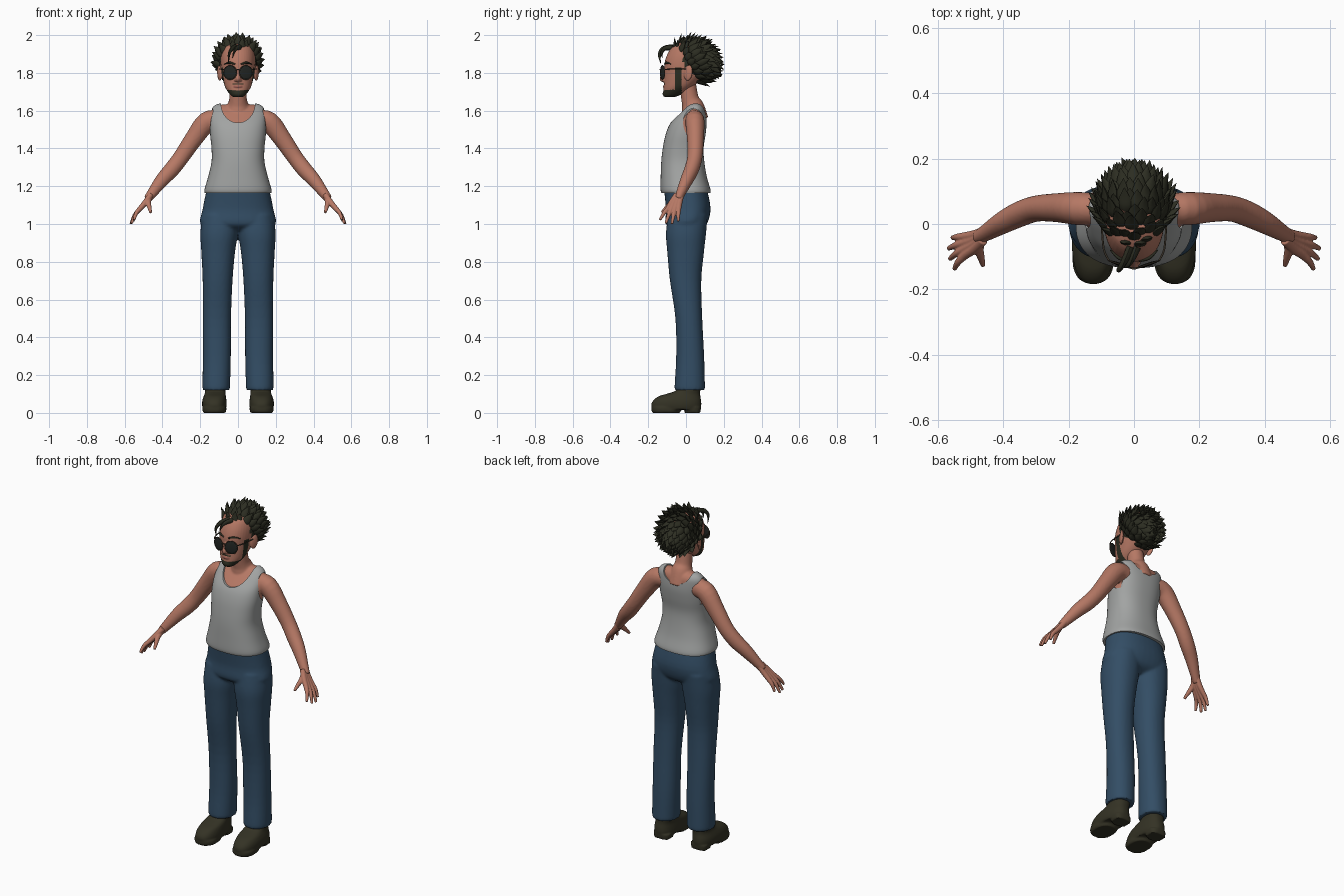
import bpy, bmesh, math
from mathutils import Vector, Matrix

if "Cube" in bpy.data.objects:
    bpy.data.objects.remove(bpy.data.objects["Cube"])


def material(name, col):
    m = bpy.data.materials.new(name)
    m.diffuse_color = (*col, 1)
    m.use_nodes = True
    m.node_tree.nodes["Principled BSDF"].inputs["Base Color"].default_value = m.diffuse_color
    return m


SKIN = material("skin", (0.47, 0.19, 0.13))
GREY = material("grey_cotton", (0.36, 0.37, 0.365))
DENIM = material("blue_denim", (0.033, 0.075, 0.13))
HAIR = material("dark_hair", (0.026, 0.027, 0.016))
SHOE = material("shoe_leather", (0.034, 0.032, 0.018))
LENS = material("dark_lens", (0.016, 0.019, 0.017))
FRAME = material("glasses_frame", (0.06, 0.045, 0.03))
LIP = material("lip", (0.32, 0.11, 0.085))


def spline(rows, n):
    """Catmull-Rom interpolation of number tuples."""
    out = []
    for i in range(len(rows) - 1):
        a, b, c, d = (rows[max(0, min(len(rows) - 1, i + k))] for k in (-1, 0, 1, 2))
        for j in range(n):
            t = j / n
            out.append([0.5 * (2 * q + (r - p) * t + (2 * p - 5 * q + 4 * r - s) * t * t
                               + (3 * q - p - 3 * r + s) * t ** 3) for p, q, r, s in zip(a, b, c, d)])
    return out + [list(rows[-1])]


def skin_rings(bm, rings):
    loops = [[bm.verts.new(p) for p in ring] for ring in rings]
    n = len(loops[0])
    for a, b in zip(loops, loops[1:]):
        for i in range(n):
            bm.faces.new((a[i], a[(i + 1) % n], b[(i + 1) % n], b[i]))
    bm.faces.new(loops[0])
    bm.faces.new(loops[-1])


def loft(bm, rows, e=2.0, sx=1, n=4, seg=40, inset=0.0):
    """Horizontal sections, each (z, centre x, centre y, radius x, radius y)."""
    def pw(v):
        return math.copysign(abs(v) ** (2 / e), v)
    rings = []
    for z, cx, cy, rx, ry in spline(rows, n):
        rx, ry = max(rx - inset, 0.004), max(ry - inset, 0.004)
        angs = [2 * math.pi * i / seg for i in range(seg)]
        rings.append([(sx * cx + rx * pw(math.cos(a)), cy + ry * pw(math.sin(a)), z - inset) for a in angs])
    skin_rings(bm, rings)


def tube(bm, rows, sx=1, n=4, seg=16, flat=1.0, up=Vector((0, 1, 0.01))):
    """Round path of (x, y, z, radius); flat squeezes it along up."""
    pts = spline(rows, n)
    cs = [Vector((sx * p[0], p[1], p[2])) for p in pts]
    rings = []
    for i, c in enumerate(cs):
        t = (cs[min(i + 1, len(cs) - 1)] - cs[max(i - 1, 0)]).normalized()
        u = t.cross(up).normalized()
        v = u.cross(t)
        r = max(pts[i][3], 0.0006)
        rings.append([c + r * (u * math.cos(2 * math.pi * k / seg) + v * flat * math.sin(2 * math.pi * k / seg))
                      for k in range(seg)])
    skin_rings(bm, rings)


def ball(bm, c, r):
    m = Matrix.Translation(c) @ Matrix.Diagonal((*r, 1))
    return bmesh.ops.create_uvsphere(bm, u_segments=32, v_segments=20, radius=1, matrix=m)["verts"]


def finish(name, bm, mats, voxel=0, smooth=0, cutters=()):
    bmesh.ops.recalc_face_normals(bm, faces=bm.faces)
    me = bpy.data.meshes.new(name)
    bm.to_mesh(me)
    bm.free()
    ob = bpy.data.objects.new(name, me)
    bpy.context.collection.objects.link(ob)
    if voxel:
        m = ob.modifiers.new("blend", "REMESH")
        m.mode, m.voxel_size = "VOXEL", voxel
    if smooth:
        m = ob.modifiers.new("soften", "SMOOTH")
        m.factor, m.iterations = 0.5, smooth
    for c in cutters:
        m = ob.modifiers.new("cut", "BOOLEAN")
        m.operation, m.solver, m.object = "DIFFERENCE", "EXACT", c
    if len(ob.modifiers):
        dg = bpy.context.evaluated_depsgraph_get()
        new = bpy.data.meshes.new_from_object(ob.evaluated_get(dg))
        ob.modifiers.clear()
        ob.data = new
    ob.data.materials.clear()
    for m in mats:
        ob.data.materials.append(m)
    ob.data.shade_smooth()
    ob.data.set_sharp_from_angle(angle=math.radians(50))
    return ob


# Trousers: pelvis and two legs blended together
bm = bmesh.new()
loft(bm, [(0.965, 0, 0, .12, .06), (1.0, 0, .002, .198, .108), (1.08, 0, .012, .187, .118), (1.18, 0, -.002, .167, .114)], 2.3)
for s in (-1, 1):
    loft(bm, [(.12, .115, .02, .071, .08), (.15, .115, .02, .073, .08), (.3, .112, .022, .074, .074),
              (.5, .112, .015, .075, .071), (.7, .108, -.002, .079, .083), (.85, .105, -.002, .089, .097),
              (.95, .1, .0, .099, .106), (1.05, .093, .01, .096, .105)], 2.2, s)
finish("trousers", bm, [DENIM], 0.008, 4)

# Shoes: upper, toe sole and heel block
bm = bmesh.new()
for s in (-1, 1):
    loft(bm, [(.018, .125, -.052, .06, .126), (.04, .125, -.052, .065, .133), (.065, .125, -.047, .064, .127),
              (.088, .123, -.034, .059, .11), (.103, .121, -.01, .055, .085), (.12, .12, .012, .054, .064),
              (.16, .118, .018, .054, .06)], 2.4, s)
    loft(bm, [(0, .125, -.105, .058, .072), (.012, .125, -.105, .063, .078), (.03, .125, -.105, .063, .078)], 2.4, s)
    loft(bm, [(0, .123, .035, .05, .042), (.03, .123, .035, .053, .044)], 2.8, s)
finish("shoes", bm, [SHOE], 0.006, 2)

# Tank top: torso loft with neck and arm openings cut away
TORSO = [(1.165, 0, 0, .176, .13), (1.185, 0, -.003, .177, .132), (1.25, 0, -.012, .158, .122),
         (1.33, 0, -.017, .14, .114), (1.40, 0, -.015, .14, .108), (1.47, 0, -.003, .147, .106),
         (1.53, 0, .012, .149, .097), (1.58, 0, .032, .148, .075), (1.61, 0, .044, .139, .058),
         (1.63, 0, .048, .12, .04), (1.638, 0, .05, .095, .02)]


def cutter(name, c, r, length, axis):
    bm = bmesh.new()
    bmesh.ops.create_cone(bm, cap_ends=True, segments=48, radius1=1, radius2=1, depth=1)
    rot = Matrix.Rotation(math.pi / 2, 4, axis)
    size = (length, r[0], r[1]) if axis == "Y" else (r[0], length, r[1])
    bmesh.ops.transform(bm, verts=bm.verts, matrix=Matrix.Translation(c) @ Matrix.Diagonal((*size, 1)) @ rot)
    return finish(name, bm, [GREY])


cuts = [cutter("neck_cutter_front", (0, -.16, 1.638), (.09, .102), .42, "X"),
        cutter("neck_cutter_back", (0, .19, 1.64), (.0895, .072), .3, "X")]
cuts += [cutter("arm_cutter", (s * .225, .04, 1.535), (.055, .078), .19, "Y") for s in (-1, 1)]
bm = bmesh.new()
loft(bm, TORSO, 2.4, seg=64)
finish("tank_top", bm, [GREY], cutters=cuts)
for c in cuts:
    bpy.data.objects.remove(c)

# Skin: upper chest, neck and arms blended together
bm = bmesh.new()
loft(bm, TORSO[3:], 2.4, inset=.006)
tube(bm, [(0, .05, 1.55, .07), (0, .036, 1.62, .06), (0, .022, 1.66, .047), (0, .008, 1.74, .045)], seg=24)
for s in (-1, 1):
    tube(bm, [(.10, .045, 1.55, .05), (.165, .047, 1.54, .055), (.235, .05, 1.45, .048), (.30, .047, 1.355, .043),
              (.35, .03, 1.29, .042), (.40, .005, 1.235, .037), (.45, -.025, 1.17, .028), (.48, -.042, 1.13, .022)],
         s, seg=24, flat=.93)
finish("chest_neck_and_arms", bm, [SKIN], 0.006, 5)

# Hands: four fingers and a thumb fanned from the wrist
bm = bmesh.new()
TIPS = [(.556, -.042, 1.015), (.568, -.075, 1.0), (.564, -.107, 1.003), (.55, -.138, 1.022)]
for s in (-1, 1):
    for i, tip in enumerate(TIPS):
        ky = -.038 - .019 * i
        mid = [(a + b) / 2 for a, b in zip((.515, ky, 1.085), tip)]
        tube(bm, [(.462, -.025 - .008 * i, 1.155, .016), (.49, -.034 - .014 * i, 1.115, .0155),
                  (.517, ky, 1.083, .0135), (mid[0] + .006, mid[1], mid[2] + .004, .0105), (*tip, .007)], s, seg=12)
    tube(bm, [(.468, -.04, 1.145, .016), (.475, -.075, 1.115, .015), (.468, -.105, 1.085, .011),
              (.462, -.128, 1.06, .007)], s, seg=12, up=Vector((1, 0, .01)))
finish("hands", bm, [SKIN], 0.003, 2)

# Head with nose, ears and lips; beard coloured by region
bm = bmesh.new()
loft(bm, [(1.672, 0, -.088, .024, .026), (1.685, 0, -.073, .042, .047), (1.72, 0, -.045, .066, .073),
          (1.76, 0, -.02, .079, .096), (1.80, 0, .0, .087, .115), (1.85, 0, .01, .092, .124),
          (1.90, 0, .02, .09, .118), (1.94, 0, .022, .075, .092), (1.965, 0, .025, .04, .05)], 2.2)
tube(bm, [(0, -.105, 1.825, .009), (0, -.117, 1.795, .011), (0, -.126, 1.768, .014), (0, -.112, 1.757, .008)],
     up=Vector((1, 0, 0)))
ball(bm, (0, -.112, 1.727), (.022, .011, .007))
ball(bm, (0, -.108, 1.69), (.026, .016, .018))
for s in (-1, 1):
    ball(bm, (s * .012, -.117, 1.762), (.009, .011, .008))
    vs = ball(bm, (0, 0, 0), (.009, .024, .042))
    bmesh.ops.transform(bm, verts=vs, matrix=Matrix.Translation((s * .098, .012, 1.8)) @ Matrix.Rotation(-s * .4, 4, "Z")
                        @ Matrix.Rotation(-.15, 4, "X"))
head = finish("head", bm, [SKIN, HAIR, LIP], 0.0035, 2)
for p in head.data.polygons:
    x, y, z = p.center
    x = abs(x)
    sideburn = -.058 < y < -.022 and z < 1.83 and x > .04
    chin = z < 1.708 + .12 * max(0, x - .03) and y < -.022
    moustache = 1.738 < z < 1.746 and x < .03 and y < -.09
    if sideburn or chin or moustache:
        p.material_index = 1
    elif 1.72 < z < 1.734 and x < .022 and y < -.112:
        p.material_index = 2

# Sunglasses: angled lenses, rims, bridge and temple arms
lens, rims = bmesh.new(), bmesh.new()
for s in (-1, 1):
    m = Matrix.Translation((s * .042, -.124, 1.802)) @ Matrix.Rotation(s * .32, 4, "Z")
    vs = ball(lens, (0, 0, 0), (.035, .005, .036))
    bmesh.ops.transform(lens, verts=vs, matrix=m)
    ring = [(*(m @ Vector((.036 * math.cos(a), 0, .037 * math.sin(a)))), .0025)
            for a in [math.pi * k / 12 for k in range(25)]]
    tube(rims, ring, n=1, seg=8, up=Vector((0, 1, 0)))
    tube(rims, [(.077, -.112, 1.818, .003), (.093, -.075, 1.82, .003), (.099, .0, 1.82, .003)], s, seg=8, up=Vector((0, 0, 1)))
tube(rims, [(-.01, -.134, 1.815, .003), (0, -.137, 1.818, .003), (.01, -.134, 1.815, .003)], seg=8, up=Vector((0, 0, 1)))
finish("sunglass_lenses", lens, [LENS])
finish("sunglass_frame", rims, [FRAME])

# Eyebrows
bm = bmesh.new()
for s in (-1, 1):
    tube(bm, [(.015, -.112, 1.846, .004), (.045, -.104, 1.854, .006), (.072, -.08, 1.847, .002)], s, seg=8, up=Vector((0, 0, 1)))
finish("eyebrows", bm, [HAIR])


# Hair: a cap trimmed along the hairline, covered in swept-back locks
def hairline(y):
    return 1.895 if y < -.03 else max(1.735, 1.895 - (y + .03) * 1.9)


C, R = Vector((0, .036, 1.858)), Vector((.103, .118, .108))
bm = bmesh.new()
ball(bm, C, R)
bmesh.ops.delete(bm, geom=[f for f in bm.faces if f.calc_center_median().z < hairline(f.calc_center_median().y) - .012],
                 context="FACES")
finish("hair_cap", bm, [HAIR])

bm = bmesh.new()
N = 190
for i in range(N):
    h, a = 1 - 2 * (i + .5) / N, i * 2.39996
    d = Vector((math.sqrt(1 - h * h) * math.cos(a), math.sqrt(1 - h * h) * math.sin(a), h))
    p = C + d * R * .96
    if p.z < hairline(p.y):
        continue
    nrm = Vector((d.x / R.x, d.y / R.y, d.z / R.z)).normalized()
    flow = Vector((0, .9, .45 if p.y < .07 else -.45))
    flow = (flow - nrm * flow.dot(nrm)).normalized()
    k = 1 + .2 * math.sin(i * 5.1)
    path = [(0, -.006, .010), (.024, .008, .021), (.05, .018, .017), (.078, .036, .0008)]
    tube(bm, [(*(p + flow * f * k * .9 + nrm * o * .95), r) for f, o, r in path], n=3, seg=8, flat=.45, up=nrm)
# loose strands over the forehead
tube(bm, [(-.01, -.07, 1.935, .016), (-.03, -.115, 1.93, .013), (-.047, -.14, 1.9, .009), (-.05, -.134, 1.85, .001)],
     seg=8, up=Vector((1, 0, .1)), flat=.8)
tube(bm, [(.01, -.07, 1.935, .015), (-.008, -.112, 1.93, .011), (-.022, -.128, 1.905, .007), (-.03, -.126, 1.88, .001)],
     seg=8, up=Vector((1, 0, .1)), flat=.8)
finish("hair_locks", bm, [HAIR])
